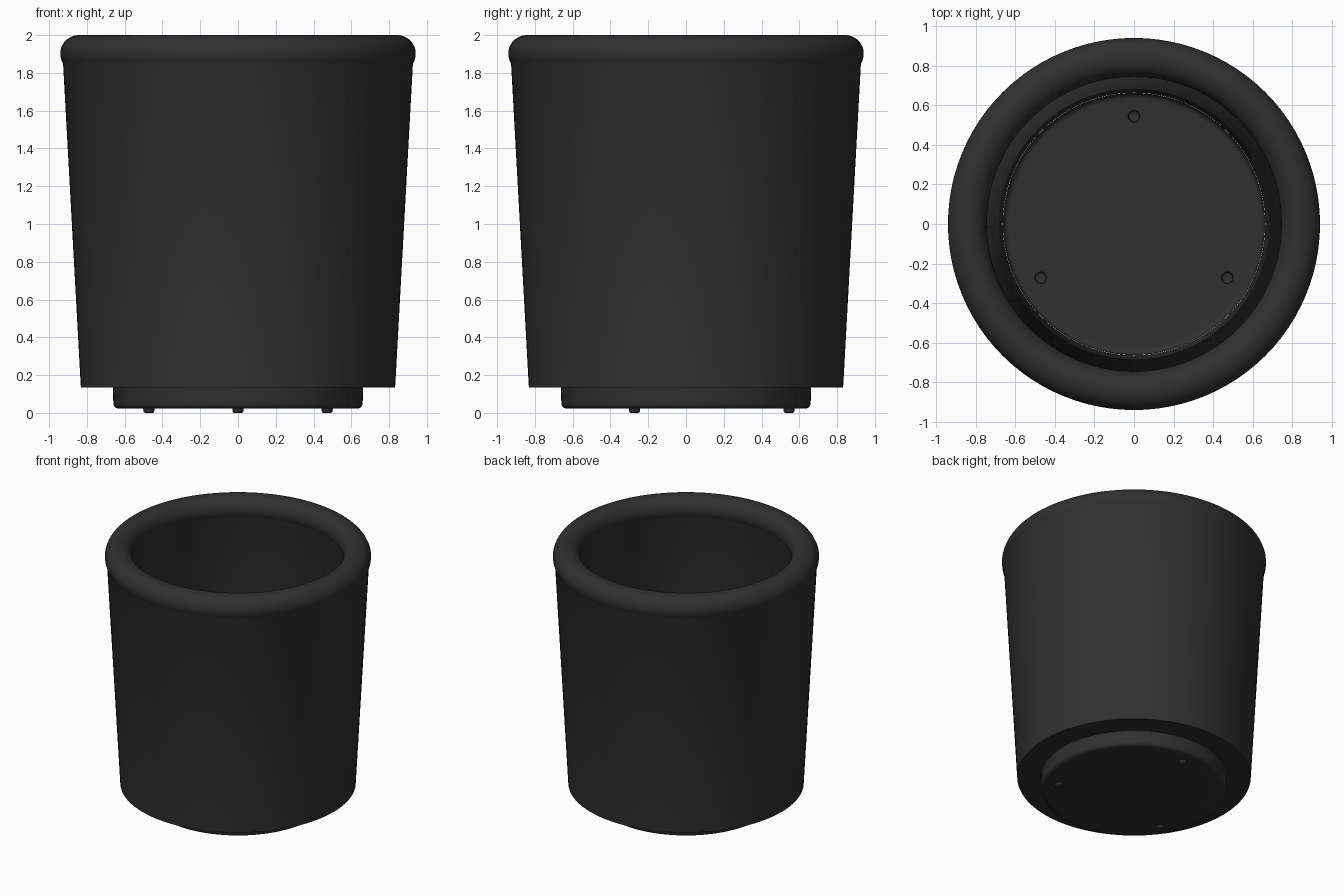
import bpy, bmesh, math

if "Cube" in bpy.data.objects:
    bpy.data.objects.remove(bpy.data.objects["Cube"])

SEG = 96
FOOT_SEG = 20

mat = bpy.data.materials.new("dark_plastic")
mat.diffuse_color = (0.03, 0.03, 0.03, 1)
mat.use_nodes = True
mat.node_tree.nodes["Principled BSDF"].inputs["Base Color"].default_value = mat.diffuse_color


def lathe(bm, profile, seg, cx=0.0, cy=0.0, close=False, cap=False):
    """Spin (radius, z) points about a vertical axis; returns the vertex rings."""
    rings = []
    for r, z in profile:
        rings.append([bm.verts.new((cx + r * math.cos(2 * math.pi * i / seg),
                                    cy + r * math.sin(2 * math.pi * i / seg), z))
                      for i in range(seg)])
    pairs = list(zip(rings, rings[1:]))
    if close:
        pairs.append((rings[-1], rings[0]))
    for a, b in pairs:
        for i in range(seg):
            j = (i + 1) % seg
            bm.faces.new((a[i], a[j], b[j], b[i]))
    if cap:
        bm.faces.new(rings[-1])
    return rings


def finish(bm, name):
    bmesh.ops.recalc_face_normals(bm, faces=bm.faces)
    mesh = bpy.data.meshes.new(name)
    bm.to_mesh(mesh)
    bm.free()
    obj = bpy.data.objects.new(name, mesh)
    bpy.context.collection.objects.link(obj)
    mesh.materials.append(mat)
    bpy.ops.object.select_all(action='DESELECT')
    obj.select_set(True)
    bpy.context.view_layer.objects.active = obj
    bpy.ops.object.shade_smooth_by_angle(angle=math.radians(35))


# Tapered double wall with a rounded rim
rim_r, rim_z, rim_t = 0.843, 1.902, 0.098
profile = [(0.664, 0.135), (0.832, 0.135)]
for k in range(25):
    a = math.radians(-32 + 244 * k / 24)
    profile.append((rim_r + rim_t * math.cos(a), rim_z + rim_t * math.sin(a)))
bm = bmesh.new()
lathe(bm, profile, SEG, close=True)
finish(bm, "pot_wall")

# Thin base tray with a rounded lower edge
bm = bmesh.new()
fillet = 0.03
profile = [(0.663, 0.137)]
for k in range(7):
    a = math.radians(90 * k / 6)
    profile.append((0.66 - fillet + fillet * math.cos(a),
                    0.022 + fillet - fillet * math.sin(a)))
loops = [lathe(bm, profile, SEG)[-1]]

# Three feet pressed down through the tray floor
for deg in (90, 210, 330):
    a = math.radians(deg)
    foot = [(0.030, 0.022), (0.029, 0.010), (0.026, 0.003), (0.020, 0.0)]
    loops.append(lathe(bm, foot, FOOT_SEG, 0.545 * math.cos(a),
                       0.545 * math.sin(a), cap=True)[0])

# Floor sheet filled between the tray edge and the feet
edges = [bm.edges.get((lp[i], lp[(i + 1) % len(lp)]))
         for lp in loops for i in range(len(lp))]
bmesh.ops.triangle_fill(bm, edges=edges, use_beauty=True, normal=(0, 0, 1))
finish(bm, "base_tray")
